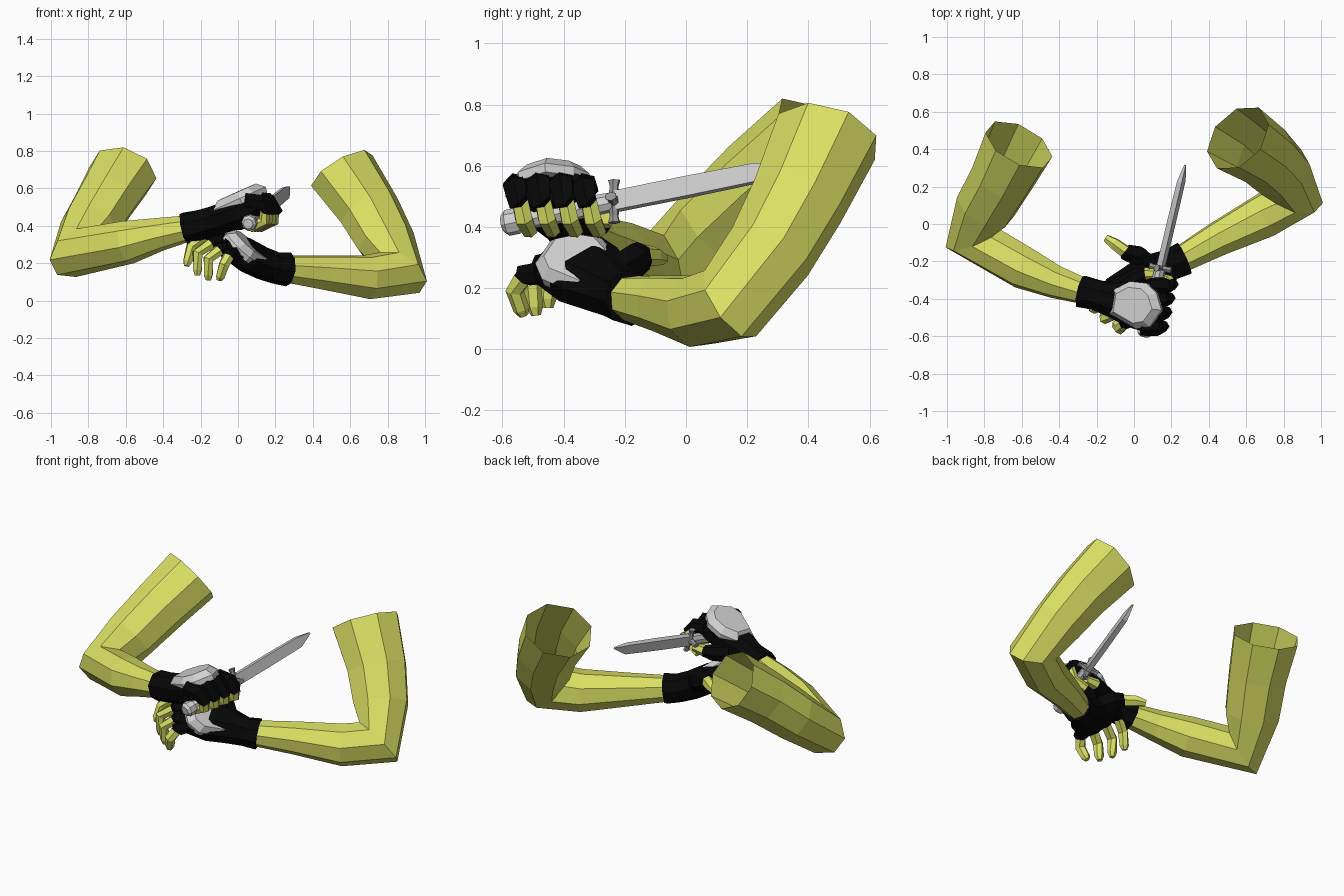
import bpy, bmesh, math
from mathutils import Vector as V

cube = bpy.data.objects.get("Cube")
if cube:
    bpy.data.objects.remove(cube, do_unlink=True)


def material(name, rgb):
    m = bpy.data.materials.new(name)
    m.use_nodes = True
    m.diffuse_color = (*rgb, 1)
    m.node_tree.nodes["Principled BSDF"].inputs["Base Color"].default_value = (*rgb, 1)
    return m


SKIN = material("yellow green skin", (0.70, 0.74, 0.125))
BLACK = material("black glove", (0.002, 0.002, 0.002))
PLATE = material("light grey plate", (0.64, 0.64, 0.64))
STEEL = material("blade steel", (0.6, 0.6, 0.6))
DARK = material("dark steel", (0.3, 0.3, 0.31))


def finish(name, bm, mats):
    bmesh.ops.recalc_face_normals(bm, faces=bm.faces)
    me = bpy.data.meshes.new(name)
    bm.to_mesh(me)
    bm.free()
    for m in mats:
        me.materials.append(m)
    ob = bpy.data.objects.new(name, me)
    bpy.context.collection.objects.link(ob)


def loft(name, rows, ref, mats, segs=None, sides=8, last_cap=True):
    """Skin rings along a path; each row is (centre, half width along ref, half depth)."""
    bm = bmesh.new()
    pts = [V(r[0]) for r in rows]
    segs = segs or [0] * (len(rows) - 1)
    rings = []
    for i, (c, a, b) in enumerate(rows):
        c = V(c)
        t = V()
        if i:
            t += (c - pts[i - 1]).normalized()
        if i < len(rows) - 1:
            t += (pts[i + 1] - c).normalized()
        t.normalize()
        lat = V(ref)
        lat = (lat - t * lat.dot(t)).normalized()
        n = t.cross(lat)
        ring = []
        for j in range(sides):
            w = (j + 0.5) * math.tau / sides
            ring.append(bm.verts.new(c + (lat * a * math.cos(w) + n * b * math.sin(w)) * 1.06))
        rings.append(ring)
    for lo, hi, seg in zip(rings, rings[1:], segs):
        for j in range(sides):
            q = (j + 1) % sides
            bm.faces.new((lo[j], lo[q], hi[q], hi[j])).material_index = seg
    bm.faces.new(rings[0]).material_index = segs[0]
    if last_cap:
        bm.faces.new(rings[-1]).material_index = segs[-1]
    finish(name, bm, mats)


def arm(name, rows):
    """Bare arm, open at the shoulder end, bent in its own plane."""
    p = [V(r[0]) for r in rows]
    bend = (p[0] - p[3]).cross(p[-1] - p[3])
    loft(name, rows, bend, [SKIN], last_cap=False)


def back_plate(name, origin, axis, side):
    """Bevelled guard on the back of a hand; side points to the thumb."""
    outline = [(-.13, .07), (-.14, -.06), (.02, -.125), (.1, -.105),
               (.16, -.01), (.12, .08), (.06, .125), (-.04, .125)]
    a = V(axis).normalized()
    s = V(side)
    s = (s - a * s.dot(a)).normalized()
    n = a.cross(s)
    if n.z < 0:
        n.negate()
    bm = bmesh.new()
    rings = []
    for scale, h in ((.98, -.06), (1, -.03), (.75, .006)):
        rings.append([bm.verts.new(V(origin) + a * u * scale + s * v * scale + n * h)
                      for u, v in outline])
    for lo, hi in zip(rings, rings[1:]):
        for j in range(8):
            q = (j + 1) % 8
            bm.faces.new((lo[j], lo[q], hi[q], hi[j]))
    bm.faces.new(rings[0])
    bm.faces.new(rings[-1])
    finish(name, bm, [PLATE])


# Bare arms, wrist to shoulder
arm("right_arm", [((-.25, -.365, .39), .065, .065), ((-.42, -.31, .355), .085, .085),
                  ((-.59, -.235, .312), .112, .11), ((-.865, -.075, .255), .125, .15),
                  ((-.795, .09, .395), .14, .155), ((-.705, .245, .54), .15, .165),
                  ((-.615, .425, .685), .16, .185)])
arm("left_arm", [((.25, -.19, .168), .07, .07), ((.45, -.08, .15), .09, .09),
                 ((.69, .04, .125), .115, .115), ((.865, .145, .15), .125, .15),
                 ((.79, .275, .32), .135, .155), ((.7, .365, .485), .145, .168),
                 ((.555, .46, .695), .16, .19)])

# Right glove, fist closed around the knife
RIGHT_SIDE = (.2, 1, .1)
loft("right_glove", [((-.285, -.36, .385), .085, .085), ((-.2, -.38, .405), .08, .08),
                     ((-.13, -.4, .425), .09, .08), ((0, -.43, .47), .125, .085),
                     ((.13, -.45, .53), .145, .055)], RIGHT_SIDE, [BLACK])
back_plate("right_hand_plate", (-.01, -.435, .572), (.27, -.03, .12), RIGHT_SIDE)
for i, label in enumerate(("little", "ring", "middle", "index")):
    y = -.555 + .075 * i
    x = .22 * (y + .35)
    lift = .012 if i in (1, 2) else 0
    loft("right_" + label + "_finger",
         [((.08 + x, y, .535 + lift), .041, .04), ((.165 + x, y, .525 + lift), .043, .042),
          ((.2 + x, y + .005, .485), .038, .034), ((.19 + x, y + .012, .485), .03, .03),
          ((.185 + x, y + .025, .425), .03, .029), ((.11 + x, y + .045, .385), .025, .022)],
         (0, 1, .3), [BLACK, SKIN], [0, 0, 0, 1, 1], sides=6)
loft("right_thumb", [((-.06, -.33, .42), .05, .045), ((.01, -.28, .42), .045, .04),
                     ((.06, -.265, .425), .032, .032), ((.13, -.265, .43), .022, .022)],
     (0, 0, 1), [BLACK, SKIN], [0, 0, 1], sides=6)

# Left glove, open hand under the fist
LEFT_SIDE = (-.36, .79, .5)
loft("left_glove", [((.27, -.183, .166), .086, .086), ((.2, -.215, .175), .08, .08),
                    ((.13, -.25, .2), .1, .08), ((.04, -.32, .245), .13, .08),
                    ((-.1, -.41, .31), .135, .045)], LEFT_SIDE, [BLACK])
back_plate("left_hand_plate", (.065, -.36, .297), (-.68, -.48, .52), (-.25, .83, .44))
for i, label in enumerate(("index", "middle", "ring", "little")):
    t = i / 3
    reach = .025 if i in (1, 2) else 0
    root = V((-.11, -.325, .36)).lerp(V((-.02, -.48, .25)), t)
    knuckle = V((-.18, -.36, .345)).lerp(V((-.05, -.53, .24)), t)
    middle = V((-.25, -.395, .285)).lerp(V((-.075, -.56, .19)), t) + V((-reach, 0, 0))
    tip = V((-.275, -.41, .185)).lerp(V((-.1, -.53, .11)), t) + V((0, 0, -reach))
    loft("left_" + label + "_finger",
         [(root, .036, .036), (knuckle, .038, .036), (knuckle.lerp(middle, .15), .03, .03),
          (middle, .029, .029), (middle.lerp(tip, .75), .026, .025), (tip, .015, .015)],
         LEFT_SIDE, [BLACK, SKIN], [0, 0, 1, 1, 1], sides=6)
loft("left_thumb", [((.1, -.24, .235), .06, .06), ((.02, -.17, .285), .06, .055),
                    ((-.045, -.15, .305), .045, .045), ((-.05, -.145, .306), .034, .034),
                    ((-.105, -.105, .305), .031, .031), ((-.15, -.075, .295), .018, .02)],
     (0, .5, 1), [BLACK, SKIN], [0, 0, 0, 1, 1], sides=6)

# Knife: grip, pommel, guard and blade along one line
BLADE_UP = (-.3, 0, 1)


def knife(y, dz=0):
    return V((.15 + .24 * (y + .2), y, .49 + .2 * (y + .2) + dz))


loft("knife_grip", [(knife(-.56), .03, .03), (knife(-.4), .035, .032), (knife(-.24), .03, .028)],
     BLADE_UP, [PLATE])
loft("knife_pommel", [(knife(-.6), .026, .026), (knife(-.585), .041, .038),
                      (knife(-.55), .041, .038), (knife(-.535), .03, .03)], BLADE_UP, [PLATE])
up = V(BLADE_UP).normalized()
across = V((.97, -.2, .29)).normalized()
for name, way, reach in (("knife_guard", up, .072), ("knife_cross_guard", across, .06)):
    c = knife(-.235)
    loft(name, [(c - way * reach, .02, .014), (c - way * reach * .7, .014, .012), (c, .02, .024),
                (c + way * reach * .7, .014, .012), (c + way * reach, .02, .014)],
         (.23, .96, .2), [DARK], sides=6)
loft("knife_blade", [(knife(-.23), .044, .02), (knife(0), .045, .02), (knife(.23), .042, .018),
                     (knife(.315, .012), .006, .006)],
     BLADE_UP, [STEEL], sides=4)
